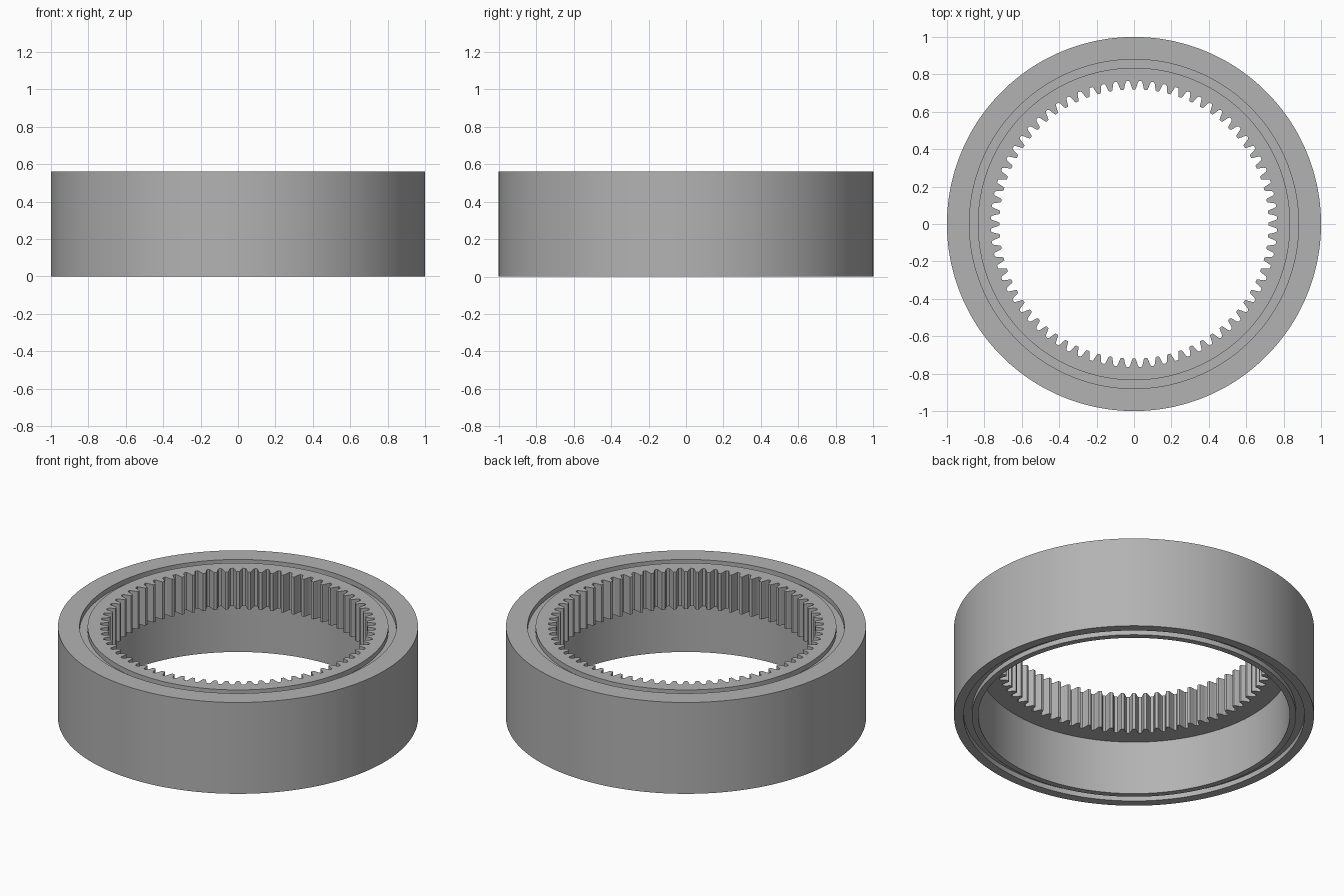
import bpy, bmesh
from math import sin, cos, tau

cube = bpy.data.objects.get("Cube")
if cube:
    bpy.data.objects.remove(cube, do_unlink=True)

TEETH = 72
HEIGHT, SHOULDER, GROOVE = 0.56, 0.33, 0.03
TIP, ROOT = 0.72, 0.765

# Half a tooth: (fraction of the pitch from tooth centre, depth toward the root)
half_tooth = [(0.12, 0), (0.19, 0.2), (0.25, 0.5), (0.31, 0.8), (0.39, 1)]
pitch = [(-f, d) for f, d in reversed(half_tooth)] + half_tooth
steps = [((i + f) * tau / TEETH, d) for i in range(TEETH) for f, d in pitch]

# Closed cross-section (radius, height); radius None follows the tooth outline
section = [
    (1.0, 0), (1.0, HEIGHT),
    (0.88, HEIGHT), (0.88, HEIGHT - GROOVE), (0.835, HEIGHT - GROOVE), (0.835, HEIGHT),
    (None, HEIGHT), (None, SHOULDER),
    (0.865, SHOULDER), (0.865, 0),
    (0.90, 0), (0.90, GROOVE), (0.947, GROOVE), (0.947, 0),
]

# Sweep the section around the axis
bm = bmesh.new()
columns = []
for angle, depth in steps:
    tooth = TIP + (ROOT - TIP) * depth
    column = []
    for radius, z in section:
        r = tooth if radius is None else radius
        column.append(bm.verts.new((r * sin(angle), r * cos(angle), z)))
    columns.append(column)
for i, a in enumerate(columns):
    b = columns[(i + 1) % len(columns)]
    for j in range(len(section)):
        k = (j + 1) % len(section)
        bm.faces.new((a[j], b[j], b[k], a[k]))
bmesh.ops.recalc_face_normals(bm, faces=bm.faces)
mesh = bpy.data.meshes.new("ring_gear")
bm.to_mesh(mesh)
bm.free()
gear = bpy.data.objects.new("ring_gear", mesh)
bpy.context.collection.objects.link(gear)

# Plain grey metal
grey = bpy.data.materials.new("grey_metal")
grey.use_nodes = True
colour = (0.45, 0.45, 0.45, 1)
grey.diffuse_color = colour
grey.node_tree.nodes["Principled BSDF"].inputs["Base Color"].default_value = colour
mesh.materials.append(grey)

# Smooth round walls, keep the rims sharp
bpy.context.view_layer.objects.active = gear
gear.select_set(True)
bpy.ops.object.shade_smooth_by_angle(angle=0.5)
